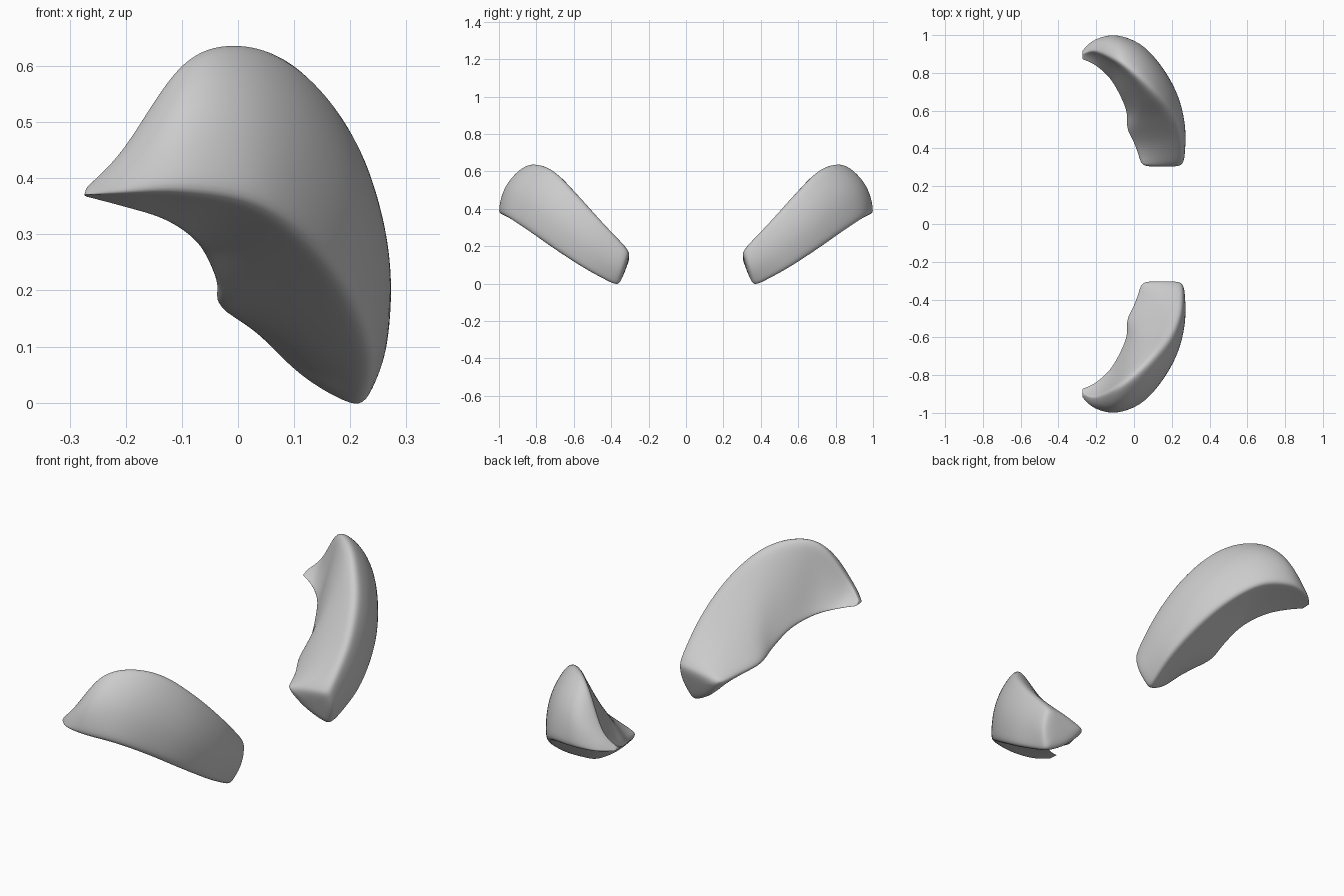
import bpy, bmesh
from mathutils import Vector

if "Cube" in bpy.data.objects:
    bpy.data.objects.remove(bpy.data.objects["Cube"])

# Stations from the pointed tip to the blunt end:
# outer lower edge, top ridge, inner lower edge, then outer, inner and underside bulge
STATIONS = [
    ((-.274, -.918, .370), (-.270, -.900, .384), (-.274, -.872, .368), .08, .0, .0),
    ((-.210, -.976, .372), (-.205, -.915, .455), (-.205, -.836, .348), .13, -.07, -.02),
    ((-.100, -1.0, .372), (-.100, -.865, .615), (-.130, -.765, .320), .16, -.04, -.03),
    ((.030, -.955, .348), (-.003, -.795, .653), (-.075, -.670, .275), .15, .015, -.03),
    ((.130, -.850, .280), (.102, -.700, .615), (-.045, -.585, .210), .14, .045, -.01),
    ((.203, -.710, .183), (.196, -.590, .500), (-.044, -.500, .170), .13, .05, .02),
    ((.240, -.540, .075), (.250, -.455, .345), (-.002, -.410, .148), .11, .05, .08),
    ((.220, -.368, -.018), (.256, -.306, .180), (.035, -.306, .138), .13, .05, .12),
]


def section(o, t, i, bulge_out, bulge_in, bulge_under):
    """Rounded triangular ring through three corners."""
    o, t, i = Vector(o), Vector(t), Vector(i)
    normal = (t - o).cross(i - o).normalized()

    def side(a, b, fractions, bulge):
        out = (b - a).cross(normal)
        if out.dot((a + b) / 2 - (o + t + i) / 3) < 0:
            out = -out
        return [a.lerp(b, f) + out * bulge * 4 * f * (1 - f) for f in fractions]

    return (side(o, t, (0, .12, .4, .65, .84), bulge_out)
            + side(t, i, (0, .2, .42, .65, .88), bulge_in)
            + side(i, o, (0, .14, .5, .86), bulge_under))


def spline(a, b, c, d, t):
    return .5 * (2 * b + (c - a) * t + (2 * a - 5 * b + 4 * c - d) * t ** 2
                 + (3 * b - a - 3 * c + d) * t ** 3)


def loft():
    """Smoothly interpolate the sections, with domed rings at both ends."""
    key = [section(*s) for s in STATIONS]
    last, rings, steps = len(key) - 1, [], 4
    for k in range(last):
        four = [key[max(0, min(last, k + j))] for j in (-1, 0, 1, 2)]
        for s in range(steps):
            rings.append([spline(*p, s / steps) for p in zip(*four)])
    rings.append(key[-1])

    def center(ring):
        return sum(ring, Vector()) / len(ring)

    def shrink(ring, f, shift=Vector()):
        mid = center(ring)
        return [mid.lerp(p, f) + shift for p in ring]

    end = rings[-1]
    ahead = (center(end) - center(rings[-2])).normalized()
    return ([shrink(rings[0], .5)] + rings[:-1]
            + [shrink(end, .96, ahead * -.008), shrink(end, .83, ahead * .006),
               shrink(end, .45, ahead * .011)])


def make_pad(name, sign):
    bm = bmesh.new()
    rings = [[bm.verts.new((p.x, p.y * sign, p.z)) for p in r] for r in loft()]
    n = len(rings[0])
    for a, b in zip(rings, rings[1:]):
        for j in range(n):
            bm.faces.new((a[j], a[(j + 1) % n], b[(j + 1) % n], b[j]))
    bm.faces.new(rings[0])
    bm.faces.new(rings[-1])
    bmesh.ops.recalc_face_normals(bm, faces=bm.faces)
    for f in bm.faces:
        f.smooth = True
    mesh = bpy.data.meshes.new(name)
    bm.to_mesh(mesh)
    bm.free()
    obj = bpy.data.objects.new(name, mesh)
    bpy.context.collection.objects.link(obj)
    sub = obj.modifiers.new("smooth", 'SUBSURF')
    sub.levels = sub.render_levels = 2


# Front and back curved pads
make_pad("front_curved_pad", 1)
make_pad("back_curved_pad", -1)
